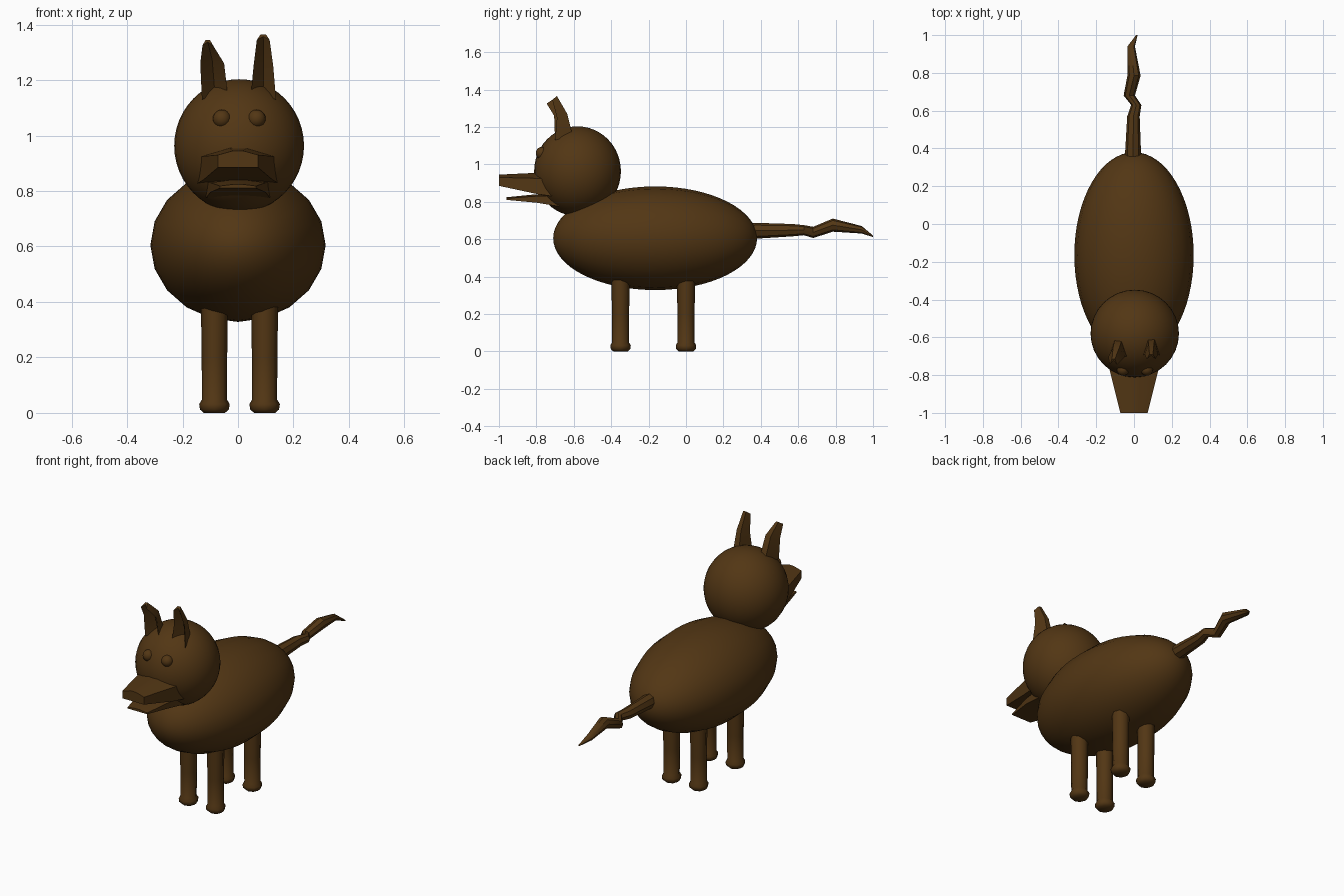
import bpy, bmesh, math
from mathutils import Vector, Matrix

if "Cube" in bpy.data.objects:
    bpy.data.objects.remove(bpy.data.objects["Cube"])

fur = bpy.data.materials.new("brown_fur")
fur.diffuse_color = (0.085, 0.037, 0.007, 1)
fur.use_nodes = True
fur.node_tree.nodes["Principled BSDF"].inputs["Base Color"].default_value = fur.diffuse_color


def make(name, bm, smooth=180):
    bmesh.ops.recalc_face_normals(bm, faces=bm.faces)
    me = bpy.data.meshes.new(name)
    bm.to_mesh(me)
    bm.free()
    me.materials.append(fur)
    ob = bpy.data.objects.new(name, me)
    bpy.context.collection.objects.link(ob)
    bpy.ops.object.select_all(action='DESELECT')
    ob.select_set(True)
    bpy.context.view_layer.objects.active = ob
    bpy.ops.object.shade_smooth_by_angle(angle=math.radians(smooth))
    return ob


def ellipsoid(name, centre, radii, segs, rings, along_y=False):
    bm = bmesh.new()
    bmesh.ops.create_uvsphere(bm, u_segments=segs, v_segments=rings, radius=1)
    if along_y:
        bmesh.ops.rotate(bm, verts=bm.verts, matrix=Matrix.Rotation(math.pi / 2, 3, 'X'))
    bmesh.ops.scale(bm, verts=bm.verts, vec=radii)
    bmesh.ops.translate(bm, verts=bm.verts, vec=centre)
    return make(name, bm)


def loft(name, rings, smooth=30):
    """Skin equal-length point rings and cap both ends."""
    bm = bmesh.new()
    loops = [[bm.verts.new(p) for p in r] for r in rings]
    n = len(loops[0])
    for a, b in zip(loops, loops[1:]):
        for i in range(n):
            j = (i + 1) % n
            bm.faces.new((a[i], a[j], b[j], b[i]))
    bm.faces.new(loops[0])
    bm.faces.new(loops[-1])
    return make(name, bm, smooth)


def circle(centre, r, n, u, v):
    c = Vector(centre)
    return [c + r * (math.cos(t) * Vector(u) + math.sin(t) * Vector(v))
            for t in (2 * math.pi * i / n for i in range(n))]


X, Y, Z = (1, 0, 0), (0, 1, 0), (0, 0, 1)

# body and head
ellipsoid("body", (0, -0.165, 0.605), (0.316, 0.545, 0.277), 20, 32, True)
ellipsoid("head", (0.004, -0.58, 0.963), (0.234, 0.232, 0.24), 32, 24)

# eyes, barely proud of the head
for side, x in (("left", -0.058), ("right", 0.067)):
    ellipsoid(side + "_eye", (x, -0.77, 1.06), (0.033, 0.033, 0.033), 16, 10)


# snout and lower jaw: tapered blocks with a slightly raised middle
def muzzle(y, w, low, side, top):
    return [(-w, y, low), (w, y, low), (w, y, side), (0.25 * w, y, top), (-0.25 * w, y, top), (-w, y, side)]


loft("snout", [muzzle(-0.68, 0.15, 0.825, 0.92, 0.96), muzzle(-0.79, 0.125, 0.84, 0.925, 0.955),
               muzzle(-1.0, 0.072, 0.885, 0.93, 0.945)])
loft("lower_jaw", [muzzle(-0.68, 0.115, 0.775, 0.83, 0.835), muzzle(-0.8, 0.1, 0.795, 0.83, 0.84),
                   muzzle(-0.96, 0.065, 0.81, 0.818, 0.824)])


# ears: hollow-fronted section given as x range, y front, y back, z
def ear_ring(x0, x1, yf, yb, z):
    m = (x0 + x1) / 2
    return [(x0, yf, z), (m - 0.2 * (x1 - x0), yb, z + 0.02), (m + 0.2 * (x1 - x0), yb, z + 0.02),
            (x1, yf, z), (m, yf * 0.3 + yb * 0.7, z + 0.012)]


loft("left_ear", [ear_ring(-0.13, -0.035, -0.70, -0.61, 1.13), ear_ring(-0.136, -0.05, -0.705, -0.65, 1.26),
                  ear_ring(-0.128, -0.09, -0.745, -0.715, 1.325)])
loft("right_ear", [ear_ring(0.045, 0.137, -0.70, -0.605, 1.13), ear_ring(0.056, 0.127, -0.69, -0.635, 1.25),
                   ear_ring(0.068, 0.114, -0.715, -0.69, 1.345)])

# legs with slightly flared feet
leg_profile = [(0.0, 0.038), (0.012, 0.052), (0.032, 0.055), (0.048, 0.045), (0.2, 0.046), (0.42, 0.049)]
for end, y in (("front", -0.35), ("back", 0.0)):
    for side, x in (("left", -0.085), ("right", 0.096)):
        loft(f"{end}_{side}_leg", [circle((x, y, z), r, 8, X, Y) for z, r in leg_profile], 50)

# crooked tail: x, y, z, radius
tail = [(-0.005, 0.34, 0.645, 0.04), (-0.005, 0.38, 0.645, 0.042), (-0.003, 0.57, 0.648, 0.033),
        (0.012, 0.63, 0.648, 0.027), (-0.025, 0.68, 0.636, 0.03), (0.0, 0.785, 0.675, 0.035),
        (-0.015, 0.94, 0.65, 0.02), (0.015, 1.0, 0.615, 0.004)]
loft("tail", [circle((x, y, z), r, 8, X, Z) for x, y, z, r in tail], 40)
